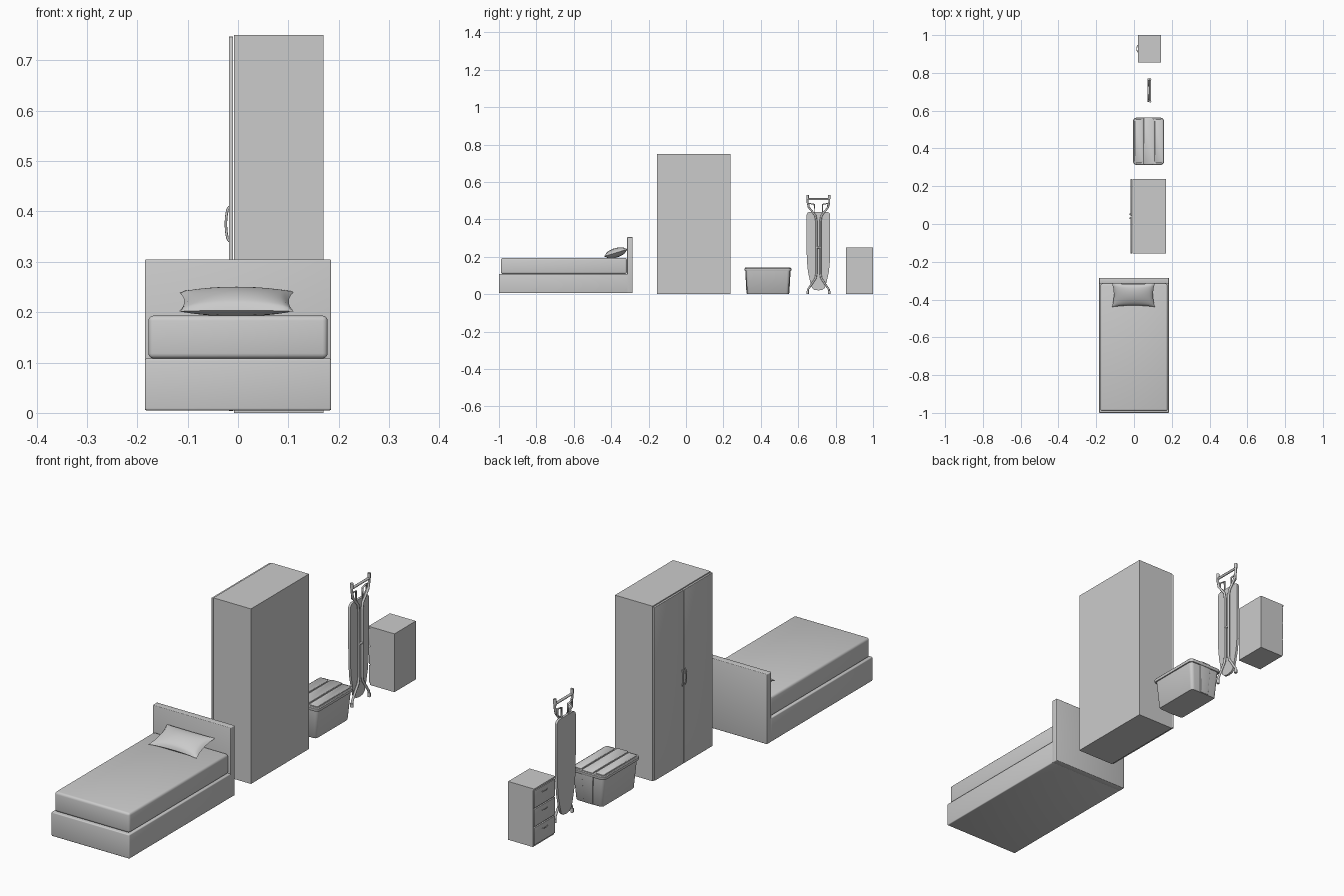
import bpy, bmesh, math
from mathutils import Matrix, Vector

old = bpy.data.objects.get("Cube")
if old:
    bpy.data.objects.remove(old, do_unlink=True)

GREY = bpy.data.materials.new("plain_grey")
GREY.use_nodes = True
GREY.diffuse_color = (0.6, 0.6, 0.6, 1)
GREY.node_tree.nodes["Principled BSDF"].inputs["Base Color"].default_value = (0.6, 0.6, 0.6, 1)


def finish(name, bm, smooth=True):
    bmesh.ops.recalc_face_normals(bm, faces=bm.faces)
    mesh = bpy.data.meshes.new(name)
    bm.to_mesh(mesh)
    bm.free()
    obj = bpy.data.objects.new(name, mesh)
    bpy.context.collection.objects.link(obj)
    mesh.materials.append(GREY)
    if smooth:
        bpy.ops.object.select_all(action='DESELECT')
        obj.select_set(True)
        bpy.context.view_layer.objects.active = obj
        bpy.ops.object.shade_smooth_by_angle(angle=math.radians(40))
    return obj


def box(name, x, y, z, bevel=0.0):
    """Box from (min, max) ranges with optional rounded edges."""
    bm = bmesh.new()
    bmesh.ops.create_cube(bm, size=1)
    for v in bm.verts:
        v.co = [r[0] if c < 0 else r[1] for c, r in zip(v.co, (x, y, z))]
    if bevel:
        bmesh.ops.bevel(bm, geom=bm.edges[:], offset=bevel, segments=3,
                        profile=0.5, affect='EDGES')
    return finish(name, bm, bevel > 0)


def tube(name, points, radius, cyclic=False):
    """Round tube following a path."""
    curve = bpy.data.curves.new(name, 'CURVE')
    curve.dimensions = '3D'
    curve.bevel_depth = radius
    curve.bevel_resolution = 2
    curve.use_fill_caps = True
    spline = curve.splines.new('POLY')
    spline.points.add(len(points) - 1)
    spline.use_cyclic_u = cyclic
    for p, co in zip(spline.points, points):
        p.co = (*co, 1)
    obj = bpy.data.objects.new(name, curve)
    bpy.context.collection.objects.link(obj)
    curve.materials.append(GREY)
    return obj


def rounded_rect(cx, cy, hx, hy, r, steps=5):
    pts = []
    for k, (sx, sy) in enumerate(((1, 1), (-1, 1), (-1, -1), (1, -1))):
        for i in range(steps + 1):
            a = math.pi / 2 * (k + i / steps)
            pts.append((cx + sx * (hx - r) + r * math.cos(a),
                        cy + sy * (hy - r) + r * math.sin(a)))
    return pts


def loft(name, layers, cx, cy):
    """Stack of rounded rectangles (half x, half y, radius, z), capped."""
    bm = bmesh.new()
    rings = [[bm.verts.new((px, py, z)) for px, py in rounded_rect(cx, cy, hx, hy, r)]
             for hx, hy, r, z in layers]
    for a, b in zip(rings, rings[1:]):
        for i in range(len(a)):
            j = (i + 1) % len(a)
            bm.faces.new((a[i], a[j], b[j], b[i]))
    bm.faces.new(rings[0])
    bm.faces.new(rings[-1])
    return finish(name, bm)


# Bed
box("bed_base", (-0.185, 0.185), (-1, -0.31), (0.005, 0.108), 0.004)
box("mattress", (-0.178, 0.178), (-0.99, -0.316), (0.108, 0.193), 0.01)
box("headboard", (-0.185, 0.185), (-0.315, -0.285), (0.005, 0.305), 0.003)

# Pillow: two bulged sheets with pinched corners
bm = bmesh.new()
for side in (1, -1):
    grid = bmesh.ops.create_grid(bm, x_segments=24, y_segments=16, size=1)["verts"]
    for v in grid:
        u, w = v.co.x, v.co.y
        fu, fw = max(0, 1 - u * u), max(0, 1 - w * w)
        v.co = (0.114 * u * (1 - 0.09 * fw), 0.067 * w * (1 - 0.12 * fu),
                side * 0.025 * (fu * fw) ** 0.5)
bmesh.ops.remove_doubles(bm, verts=bm.verts, dist=0.0001)
bmesh.ops.transform(bm, verts=bm.verts, matrix=Matrix.Translation((-0.003, -0.375, 0.221))
                    @ Matrix.Rotation(math.radians(17), 4, 'X'))
finish("pillow", bm)

# Wardrobe with two doors facing -x
box("wardrobe_body", (-0.008, 0.17), (-0.155, 0.238), (0, 0.75))
for tag, y, hy in (("right", (-0.155, 0.0405), 0.031), ("left", (0.0425, 0.238), 0.052)):
    box("wardrobe_door_" + tag, (-0.018, -0.0095), y, (0.004, 0.747), 0.001)
    tube("wardrobe_handle_" + tag,
         [(-0.017 - 0.007 * math.sin(math.pi * i / 10) ** 0.5, hy, 0.34 + 0.007 * i)
          for i in range(11)], 0.0025)

# Storage box with lid and raised bands
CX, CY = 0.077, 0.438
loft("storage_box", [(0.062, 0.108, 0.012, 0), (0.065, 0.111, 0.014, 0.004),
                     (0.076, 0.118, 0.016, 0.125)], CX, CY)
loft("storage_lid", [(0.081, 0.123, 0.018, 0.124), (0.082, 0.125, 0.018, 0.128),
                     (0.082, 0.125, 0.018, 0.136), (0.079, 0.122, 0.016, 0.139)], CX, CY)
loft("storage_band", [(0.021, 0.111, 0.003, 0.001), (0.021, 0.115, 0.003, 0.006),
                      (0.027, 0.121, 0.003, 0.125)], CX, CY)
loft("lid_centre_panel", [(0.026, 0.122, 0.005, 0.138), (0.026, 0.122, 0.005, 0.142),
                          (0.025, 0.121, 0.005, 0.143)], CX, CY)
for s in (-1, 1):
    loft("lid_side_panel", [(0.021, 0.114, 0.008, 0.138), (0.021, 0.114, 0.008, 0.142),
                            (0.020, 0.113, 0.008, 0.143)], CX + s * 0.053, CY)

# Ironing board, standing on end: tapered rounded outline extruded along x
BY = 0.708
half = [(0.0, 0.02), (0.022, 0.023), (0.035, 0.035), (0.045, 0.07), (0.056, 0.12),
        (0.062, 0.18), (0.063, 0.25), (0.063, 0.425), (0.058, 0.435), (0.048, 0.44)]
outline = half + [(-y, z) for y, z in reversed(half[1:])]
bm = bmesh.new()
face = bm.faces.new([bm.verts.new((0.071, BY + y, z)) for y, z in outline])
ext = bmesh.ops.extrude_face_region(bm, geom=[face])["geom"]
bmesh.ops.translate(bm, vec=Vector((0.01, 0, 0)),
                    verts=[e for e in ext if isinstance(e, bmesh.types.BMVert)])
finish("ironing_board", bm)

# Folded legs, feet and iron rest
for s in (-1, 1):
    tube("ironing_leg", [(0.085, BY + s * y, z) for y, z in
         ((0.058, 0.006), (0.056, 0.025), (0.015, 0.085), (0.011, 0.11),
          (0.011, 0.39), (0.016, 0.42), (0.052, 0.465), (0.058, 0.49), (0.058, 0.525))], 0.0052)
    tube("ironing_top_foot", [(0.085, BY + s * 0.058, z) for z in (0.508, 0.53)], 0.007)
    tube("ironing_bottom_foot", [(0.085, BY + s * 0.058, z) for z in (0, 0.016)], 0.007)
    tube("iron_rest", [(0.079, BY + s * y, z) for y, z in
         ((0.022, 0.435), (0.022, 0.48), (0.05, 0.485), (0.05, 0.46))], 0.004, True)
tube("ironing_top_bar", [(0.085, BY - 0.058, 0.508), (0.085, BY + 0.058, 0.508)], 0.0055)
tube("ironing_hinge_bar", [(0.085, BY - 0.011, 0.25), (0.085, BY + 0.011, 0.25)], 0.005)

# Bedside drawers facing -x
box("drawer_cabinet", (0.026, 0.143), (0.855, 1.0), (0, 0.25))
box("drawer_cabinet_top", (0.020, 0.143), (0.855, 1.0), (0.243, 0.25))
for i in range(3):
    z = 0.008 + i * 0.079
    box("drawer_front", (0.020, 0.027), (0.858, 0.997), (z, z + 0.074), 0.001)
    tube("drawer_handle", [(0.021 - 0.006 * math.sin(math.pi * k / 8) ** 0.5,
                            0.909 + 0.0047 * k, z + 0.053) for k in range(9)], 0.0018)
